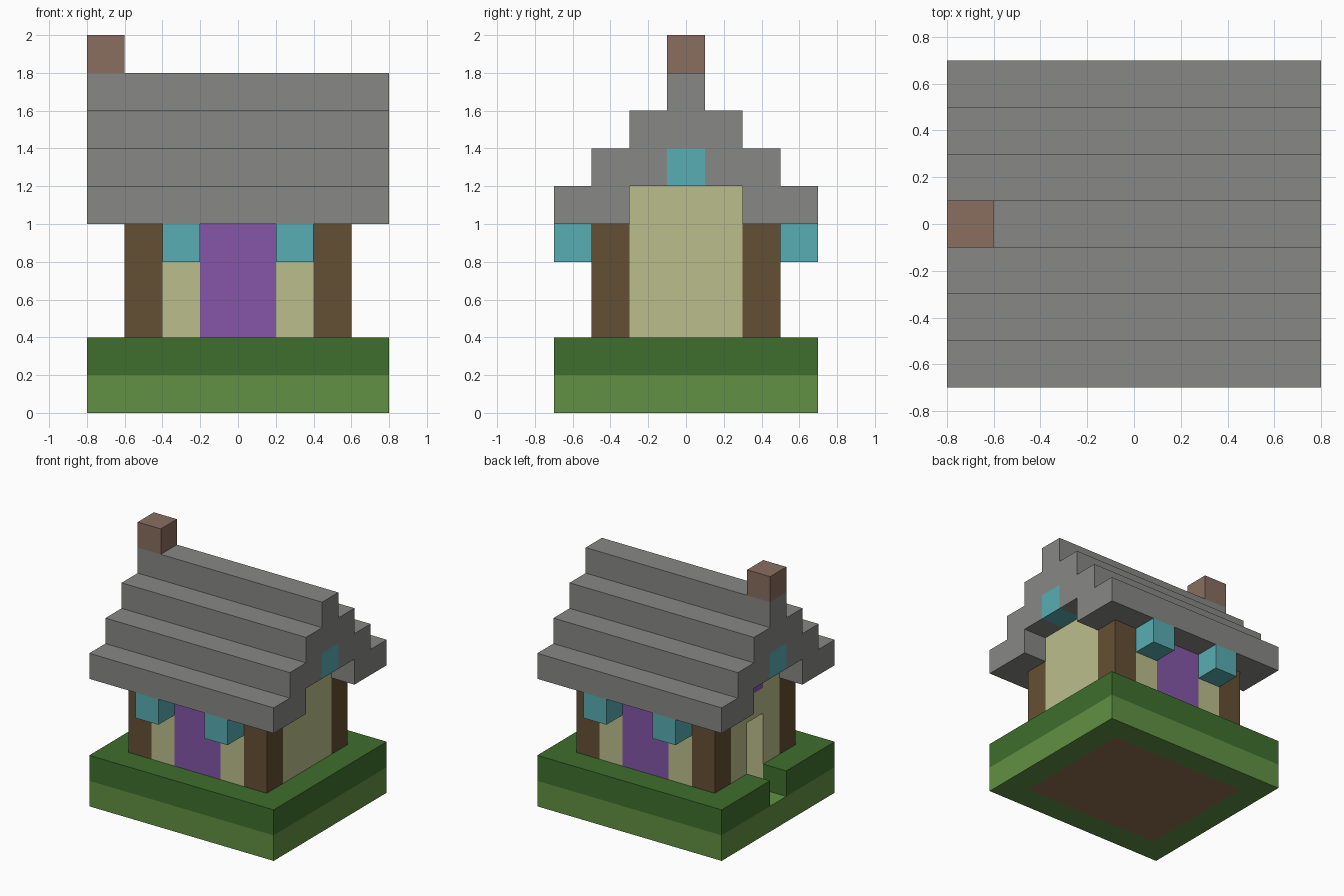
import bpy
import bmesh

cube = bpy.data.objects.get("Cube")
if cube:
    bpy.data.objects.remove(cube, do_unlink=True)


def material(name, rgb):
    linear = [((c / 255 + 0.055) / 1.055) ** 2.4 for c in rgb] + [1]
    mat = bpy.data.materials.new(name)
    mat.use_nodes = True
    mat.diffuse_color = linear
    mat.node_tree.nodes["Principled BSDF"].inputs["Base Color"].default_value = linear
    return mat


GRASS = material("dark grass green", (62, 111, 45))
TURF = material("light grass green", (97, 145, 66))
DIRT = material("dirt brown", (143, 109, 80))
TIMBER = material("timber brown", (100, 80, 51))
PLASTER = material("plaster beige", (187, 190, 140))
DOOR = material("door purple", (133, 86, 167))
GLASS = material("glass cyan", (88, 174, 180))
SLATE = material("slate grey", (135, 135, 133))
BRICK = material("chimney brown", (136, 110, 95))


def finish(name, bm, mat):
    bmesh.ops.recalc_face_normals(bm, faces=bm.faces)
    mesh = bpy.data.meshes.new(name)
    bm.to_mesh(mesh)
    bm.free()
    mesh.materials.append(mat)
    bpy.context.collection.objects.link(bpy.data.objects.new(name, mesh))


def blocks(name, mat, *boxes):
    """One object from boxes given as (x range, y range, z range)."""
    bm = bmesh.new()
    for box in boxes:
        verts = bmesh.ops.create_cube(bm, size=1)["verts"]
        for v in verts:
            v.co = [(lo + hi) / 2 + c * (hi - lo) for c, (lo, hi) in zip(v.co, box)]
    finish(name, bm, mat)


def both(lo, hi):
    """A range and its mirror image."""
    return [(lo, hi), (-hi, -lo)]


# Ground: turf and grass rings around a dirt floor
LOW, HIGH = (0, 0.2), (0.2, 0.4)
long_sides = [((-0.8, 0.8), y) for y in both(0.5, 0.7)]
short_sides = [(x, (-0.5, 0.5)) for x in both(0.6, 0.8)]
blocks("turf_layer", TURF, *[(x, y, LOW) for x, y in long_sides + short_sides])
blocks("dirt_floor", DIRT, ((-0.6, 0.6), (-0.5, 0.5), LOW))

# The grass has a one-block path cut in front of the doorway
path_sides = [((-0.8, -0.6), y) for y in both(0.1, 0.5)]
blocks("grass_layer", GRASS,
       *[(x, y, HIGH) for x, y in long_sides + short_sides[:1] + path_sides])

# Corner posts
WALL = (0.2, 1)
blocks("corner_posts", TIMBER,
       *[(x, y, WALL) for x in both(0.4, 0.6) for y in both(0.3, 0.5)])

# Front and back walls, purple panels and projecting windows
for side, y, window_y in zip(("back", "front"), both(0.3, 0.5), both(0.5, 0.7)):
    blocks(side + "_wall", PLASTER, *[(x, y, WALL) for x in both(0.2, 0.4)])
    blocks(side + "_panel", DOOR, ((-0.2, 0.2), y, WALL))
    blocks(side + "_windows", GLASS, *[(x, window_y, (0.8, 1)) for x in both(0.2, 0.4)])

# End walls: the right one has a doorway with a purple block over it
blocks("left_end_wall", PLASTER, ((0.4, 0.6), (-0.3, 0.3), (0.2, 1.2)))
blocks("right_end_wall", PLASTER,
       *[((-0.6, -0.4), y, (0.2, 1.2)) for y in both(0.1, 0.3)],
       ((-0.6, -0.4), (-0.1, 0.1), (0.8, 1)))
blocks("door_head", DOOR, ((-0.6, -0.4), (-0.1, 0.1), (1, 1.2)))

# Gable windows
blocks("gable_windows", GLASS, *[(x, (-0.1, 0.1), (1.2, 1.4)) for x in both(0.6, 0.8)])

# Stepped roof shell: half profile, mirrored and extruded along x
outer = [(y, z) for i in range(4) for y in [0.7 - 0.2 * i]
         for z in (1 + 0.2 * i, 1.2 + 0.2 * i)]
inner = [(0.1, 1.4), (0.1, 1.2), (0.3, 1.2), (0.3, 1)]
profile = (outer + [(-y, z) for y, z in reversed(outer)]
           + [(-y, z) for y, z in reversed(inner)] + inner)
bm = bmesh.new()
end = bm.faces.new([bm.verts.new((-0.8, y, z)) for y, z in profile])
grown = bmesh.ops.extrude_face_region(bm, geom=[end])["geom"]
bmesh.ops.translate(bm, vec=(1.6, 0, 0),
                    verts=[g for g in grown if isinstance(g, bmesh.types.BMVert)])
finish("stepped_roof", bm, SLATE)

# Chimney
blocks("chimney", BRICK, ((-0.8, -0.6), (-0.1, 0.1), (1.8, 2)))
